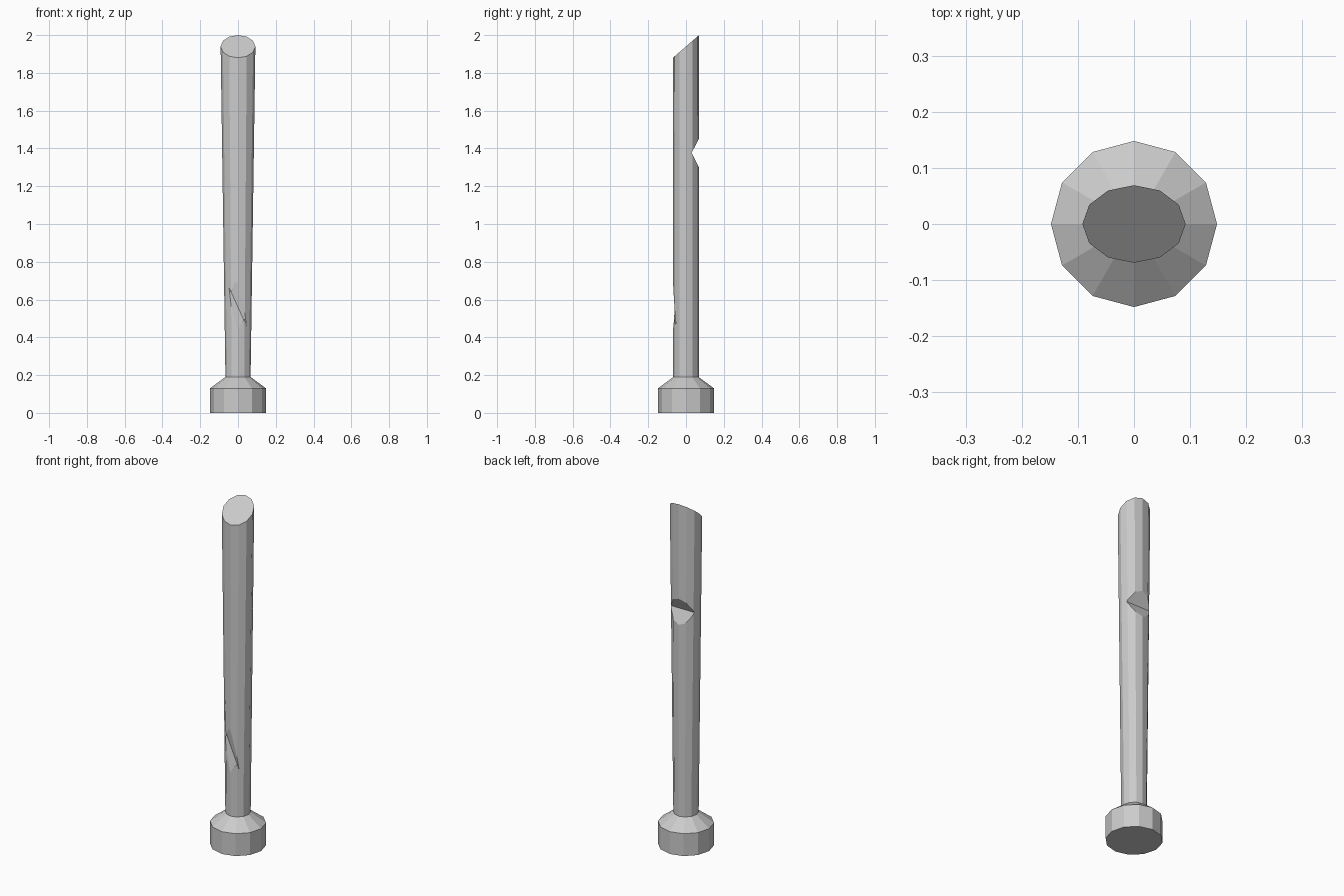
import bpy, bmesh, math
from mathutils import Vector

if "Cube" in bpy.data.objects:
    bpy.data.objects.remove(bpy.data.objects["Cube"])

SIDES = 12


def make_object(name, bm):
    bmesh.ops.recalc_face_normals(bm, faces=bm.faces[:])
    mesh = bpy.data.meshes.new(name)
    bm.to_mesh(mesh)
    bm.free()
    obj = bpy.data.objects.new(name, mesh)
    bpy.context.collection.objects.link(obj)
    return obj


def loft(name, rings):
    """Closed 12-sided loft; each ring is (x radius, y radius, z, slope of z along y)."""
    bm = bmesh.new()
    loops = []
    for rx, ry, z, slope in rings:
        loop = []
        for i in range(SIDES):
            a = 2 * math.pi * i / SIDES
            y = ry * math.sin(a)
            loop.append(bm.verts.new((rx * math.cos(a), y, z + slope * y)))
        loops.append(loop)
    for lo, hi in zip(loops, loops[1:]):
        for i in range(SIDES):
            j = (i + 1) % SIDES
            bm.faces.new((lo[i], lo[j], hi[j], hi[i]))
    bm.faces.new(loops[0])
    bm.faces.new(loops[-1])
    return make_object(name, bm)


def hull(name, points):
    bm = bmesh.new()
    for p in points:
        bm.verts.new(p)
    bmesh.ops.convex_hull(bm, input=bm.verts[:])
    return make_object(name, bm)


def carve(obj, cutter):
    cutter.hide_render = True
    mod = obj.modifiers.new("carve", 'BOOLEAN')
    mod.operation = 'DIFFERENCE'
    mod.solver = 'EXACT'
    mod.object = cutter
    bpy.context.view_layer.objects.active = obj
    bpy.ops.object.modifier_apply(modifier=mod.name)
    bpy.data.objects.remove(cutter)


# Foot with chamfered shoulder
loft("foot", [(0.148, 0.148, 0, 0), (0.148, 0.148, 0.13, 0), (0.067, 0.067, 0.19, 0)])

# Shaft, widening sideways towards the slanted top
shaft = loft("shaft", [(0.066, 0.068, 0.15, 0), (0.092, 0.069, 1.94, 0.06 / 0.069)])

# V notch across the back
profile = [(0.03, 1.377), (0.106, 1.525), (0.106, 1.225)]
carve(shaft, hull("notch_cutter", [(x, y, z) for x in (-0.2, 0.2) for y, z in profile]))

# Shallow diagonal chip low on the front
a, b = Vector((-0.05, -0.048, 0.67)), Vector((0.045, -0.052, 0.46))
mid = (a + b) / 2
sides = [mid + 2 * (Vector(p) - mid) for p in ((0.012, -0.067, 0.645), (-0.02, -0.065, 0.49))]
carve(shaft, hull("chip_cutter", [a, b] + sides))
